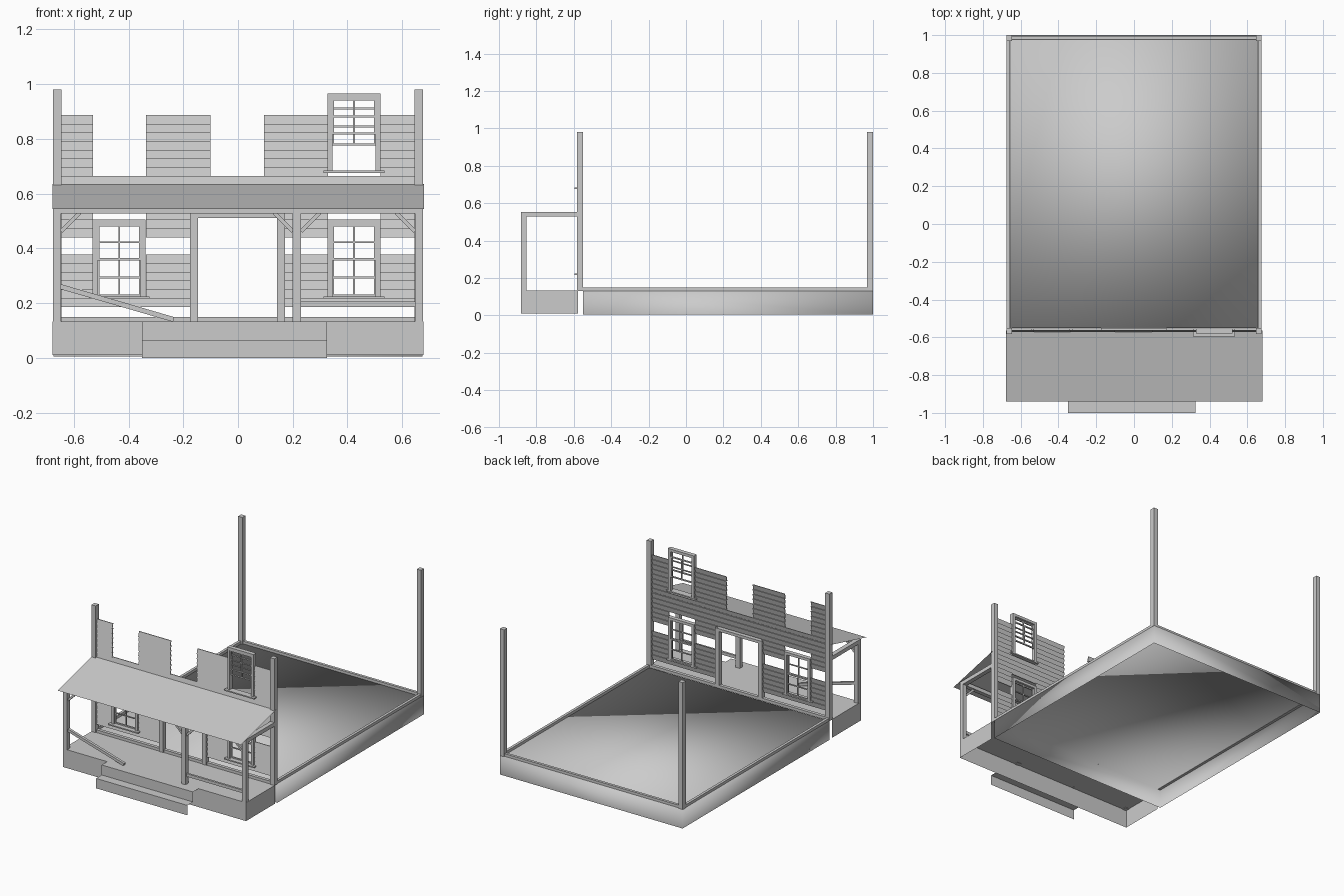
import bpy, bmesh
from mathutils import Vector

if "Cube" in bpy.data.objects:
    bpy.data.objects.remove(bpy.data.objects["Cube"])


def make(name, bm):
    me = bpy.data.meshes.new(name)
    bm.normal_update()
    bm.to_mesh(me)
    bm.free()
    ob = bpy.data.objects.new(name, me)
    bpy.context.collection.objects.link(ob)
    return ob


def add_box(bm, x0, x1, y0, y1, z0, z1):
    vs = bmesh.ops.create_cube(bm, size=1)["verts"]
    for v in vs:
        v.co = Vector((x0 + (v.co.x + .5) * (x1 - x0),
                       y0 + (v.co.y + .5) * (y1 - y0),
                       z0 + (v.co.z + .5) * (z1 - z0)))
    return vs


def boxes(name, items):
    bm = bmesh.new()
    for it in items:
        add_box(bm, *it)
    return make(name, bm)


def sheet(name, profile, x0, x1):
    """Thin sheet: a (y, z) polyline swept along x."""
    bm = bmesh.new()
    a = [bm.verts.new((x0, y, z)) for y, z in profile]
    b = [bm.verts.new((x1, y, z)) for y, z in profile]
    for i in range(len(profile) - 1):
        bm.faces.new((a[i], b[i], b[i + 1], a[i + 1]))
    return make(name, bm)


def strut(name, p, q, w):
    """Square bar between two points."""
    p, q = Vector(p), Vector(q)
    bm = bmesh.new()
    add_box(bm, -w / 2, w / 2, -w / 2, w / 2, 0, (q - p).length)
    ob = make(name, bm)
    ob.location = p
    ob.rotation_euler = (q - p).to_track_quat('Z', 'Y').to_euler()
    return ob


def open_box(name, dims, drop):
    """Box without the faces whose normals match the drop list."""
    bm = bmesh.new()
    add_box(bm, *dims)
    bm.normal_update()
    gone = [f for f in bm.faces if any(f.normal.dot(Vector(d)) > .9 for d in drop)]
    bmesh.ops.delete(bm, geom=gone, context='FACES')
    return make(name, bm)


# Foundation slab, open below and softly shaded across its corners
slab = open_box("foundation", (-.675, .675, -.55, 1.0, .005, .132), [(0, 0, -1)])
for p in slab.data.polygons:
    p.use_smooth = True

# Sill beams around the floor
boxes("sill_beams", [(-.674, -.656, -.55, .97, .131, .15),
                     (.656, .674, -.55, .97, .131, .15),
                     (-.645, .645, .976, .994, .131, .15),
                     (-.645, .645, -.575, -.553, .131, .15)])

# House corner posts
for sx in (-1, 1):
    for side, y0, y1 in (("front", -.582, -.55), ("back", .968, 1.0)):
        x0, x1 = sorted((sx * .645, sx * .676))
        boxes("corner_post_" + side, [(x0, x1, y0, y1, .131, .98)])

# Porch deck with skirt, open below and behind
open_box("porch_deck", (-.677, .677, -.882, -.578, .01, .133), [(0, 0, -1), (0, 1, 0)])

# Steps: bare risers and treads
sheet("porch_steps", [(-1, 0), (-1, .066), (-.94, .066), (-.94, .133), (-.882, .133)],
      -.35, .325)

# Porch posts, top beams, roof
boxes("porch_posts", [(x, x + .03, -.882, -.854, .13, .53) for x in (-.676, .2, .646)])
boxes("porch_beams", [(-.676, .676, -.882, -.854, .528, .554),
                      (-.676, -.646, -.854, -.578, .528, .554),
                      (.646, .676, -.854, -.578, .528, .554)])
sheet("porch_roof", [(-.94, .543), (-.565, .636)], -.677, .68)

# Diagonal braces under the front beam
for x, d in ((-.646, 1), (.2, -1), (.23, 1), (.646, -1)):
    strut("porch_brace", (x, -.868, .462), (x + d * .068, -.868, .53), .014)

# Railings: one intact, one fallen
boxes("porch_rail", [(.23, .646, -.875, -.861, .186, .206)])
strut("fallen_rail", (-.655, -.865, .262), (-.235, -.865, .14), .018)

# Clapboard siding: overlapping wedge boards, with rows and openings missing
WIN = [(-.53, -.337), (.328, .52)]
DOOR = (-.165, .16)
UP = [(-.53, -.337), (-.1, .095), (.328, .52)]
PITCH = .7 / 22
bm = bmesh.new()
for r in range(22):
    if r in (6, 7):
        continue
    if r == 0:
        holes = [DOOR]
    elif r < 11:
        holes = [WIN[0], DOOR, WIN[1]]
    elif r < 15:
        holes = []
    else:
        holes = UP
    z = .185 + r * PITCH
    xs = [-.648] + [c for h in holes for c in h] + [.648]
    for x0, x1 in zip(xs[::2], xs[1::2]):
        for v in add_box(bm, x0, x1, -.565, -.560, z, z + PITCH + .002):
            if v.co.z < z + .01:
                v.co.y -= .008
make("siding", bm)

# Door frame
boxes("door_frame", [(-.176, -.146, -.582, -.55, .131, .53),
                     (.142, .172, -.582, -.55, .131, .53),
                     (-.146, .142, -.582, -.55, .511, .53)])


# Windows: casing, sill and two sashes
def sash(x0, x1, z0, z1, y):
    t, xm, zm = .008, (x0 + x1) / 2, (z0 + z1) / 2
    ya, yb = y - .004, y + .004
    return [(x0, x0 + t, ya, yb, z0, z1), (x1 - t, x1, ya, yb, z0, z1),
            (x0, x1, ya, yb, z0, z0 + t), (x0, x1, ya, yb, z1 - t, z1),
            (xm - .003, xm + .003, ya, yb, z0, z1),
            (x0, x1, ya, yb, zm - .003, zm + .003)]


def window(name, x0, x1, z0, lift):
    z1, w, ya, yb = z0 + .285, .018, -.58, -.552
    boxes(name + "_casing", [(x0, x0 + w, ya, yb, z0, z1), (x1 - w, x1, ya, yb, z0, z1),
                             (x0, x1, ya, yb, z1 - w, z1)])
    boxes(name + "_sill", [(x0 - .014, x1 + .014, -.596, yb, z0 - .005, z0 + .003)])
    a, b = x0 + w - .002, x1 - w + .002
    boxes(name + "_upper_sash", sash(a, b, z0 + .135, z1 - w, -.571))
    boxes(name + "_lower_sash", sash(a, b, z0 + .003 + lift, z0 + .142 + lift, -.561))


window("left_window", -.531, -.338, .221, 0)
window("right_window", .327, .521, .221, 0)
window("upstairs_window", .327, .521, .681, .092)
